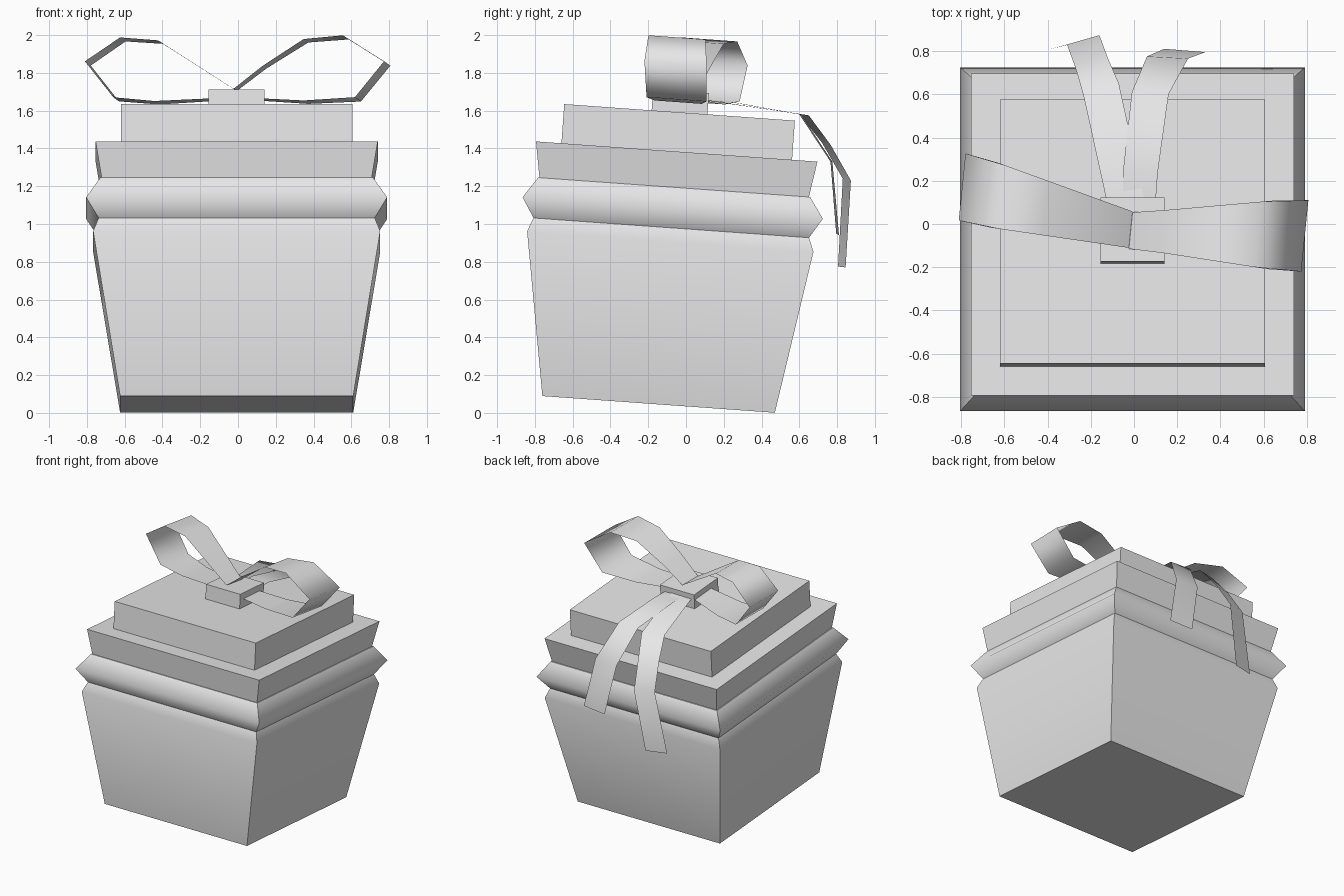
import bpy
import bmesh
from math import radians
from mathutils import Matrix, Vector

if "Cube" in bpy.data.objects:
    bpy.data.objects.remove(bpy.data.objects["Cube"], do_unlink=True)

grey = bpy.data.materials.new("light_grey")
grey.use_nodes = True
grey.diffuse_color = (0.8, 0.8, 0.8, 1)
grey.node_tree.nodes["Principled BSDF"].inputs["Base Color"].default_value = grey.diffuse_color

# The whole box leans slightly backwards
TILT = Matrix.Translation((-0.007, -0.145, 0.045)) @ Matrix.Rotation(radians(-4.1), 4, "X")
SLOPE = -0.072


def finish(name, bm):
    mesh = bpy.data.meshes.new(name)
    bm.to_mesh(mesh)
    bm.free()
    mesh.materials.append(grey)
    obj = bpy.data.objects.new(name, mesh)
    bpy.context.collection.objects.link(obj)
    return obj


def square_tier(name, profile):
    """Closed square stack from (height, half width) pairs, smooth along its profile."""
    bm = bmesh.new()
    corners = ((-1, -1), (1, -1), (1, 1), (-1, 1))
    rings = [[bm.verts.new(TILT @ Vector((sx * half, sy * half, h))) for sx, sy in corners]
             for h, half in profile]
    for low, high in zip(rings, rings[1:]):
        for i in range(4):
            j = (i + 1) % 4
            bm.faces.new((low[i], low[j], high[j], high[i])).smooth = True
    bm.faces.new(rings[0][::-1])
    bm.faces.new(rings[-1])
    inner = {v for ring in rings[1:-1] for v in ring}
    level = {v: n for n, ring in enumerate(rings) for v in ring}
    for e in bm.edges:
        a, b = e.verts
        e.smooth = a in inner and b in inner and level[a] == level[b]
    return finish(name, bm)


def ribbon(name, rows):
    """Smooth strip through pairs of edge points."""
    bm = bmesh.new()
    pairs = [[bm.verts.new(p) for p in row] for row in rows]
    for (a, b), (c, d) in zip(pairs, pairs[1:]):
        bm.faces.new((a, b, d, c)).smooth = True
    return finish(name, bm)


def bow_loop(name, path, end_y, end_width):
    """Loop from (x, z) points, drifting in y and widening away from the knot."""
    rows = []
    for x, z in path:
        t = abs(x) / 0.79
        y = -0.03 + (end_y + 0.03) * t
        w = 0.165 + (end_width - 0.165) * min(1, t * 1.15)
        half = Vector((0.05 * w, w / 2, SLOPE * w / 2))
        centre = Vector((x, y, z))
        rows.append((centre - half, centre + half))
    return ribbon(name, rows)


# Box and lid
square_tier("box_body", [(0, 0.617), (0.865, 0.76), (0.937, 0.731)])
square_tier("lid_band", [(0.937, 0.731), (1.042, 0.797), (1.152, 0.722)])
square_tier("lid_rim", [(1.152, 0.715), (1.342, 0.747)])
square_tier("lid_top", [(1.342, 0.612), (1.55, 0.612)])
square_tier("bow_knot", [(1.55, 0.148), (1.662, 0.148)])

# Bow loops
bow_loop("bow_loop_right", [(-0.015, 1.71), (-0.41, 1.963), (-0.61, 1.977), (-0.795, 1.85),
                            (-0.645, 1.66), (-0.43, 1.642), (-0.1, 1.66)], 0.17, 0.31)
bow_loop("bow_loop_left", [(-0.015, 1.71), (0.14, 1.83), (0.36, 1.97), (0.57, 1.988), (0.79, 1.85),
                           (0.635, 1.66), (0.36, 1.645), (0.1, 1.66)], -0.055, 0.33)

# Hanging ribbon tails
ribbon("ribbon_tail_right", [
    ((-0.125, 0.1, 1.655), (0.046, 0.12, 1.655)),
    ((-0.235, 0.6, 1.583), (-0.07, 0.65, 1.575)),
    ((-0.27, 0.72, 1.43), (-0.12, 0.765, 1.42)),
    ((-0.31, 0.83, 1.24), (-0.16, 0.873, 1.23)),
    ((-0.4, 0.805, 0.775), (-0.24, 0.845, 0.77))])
ribbon("ribbon_tail_left", [
    ((-0.05, 0.12, 1.65), (0.1, 0.1, 1.65)),
    ((-0.05, 0.25, 1.645), (0.11, 0.24, 1.645)),
    ((-0.01, 0.61, 1.58), (0.16, 0.6, 1.58)),
    ((0.06, 0.775, 1.33), (0.25, 0.765, 1.33)),
    ((0.14, 0.81, 0.94), (0.33, 0.795, 0.95))])
